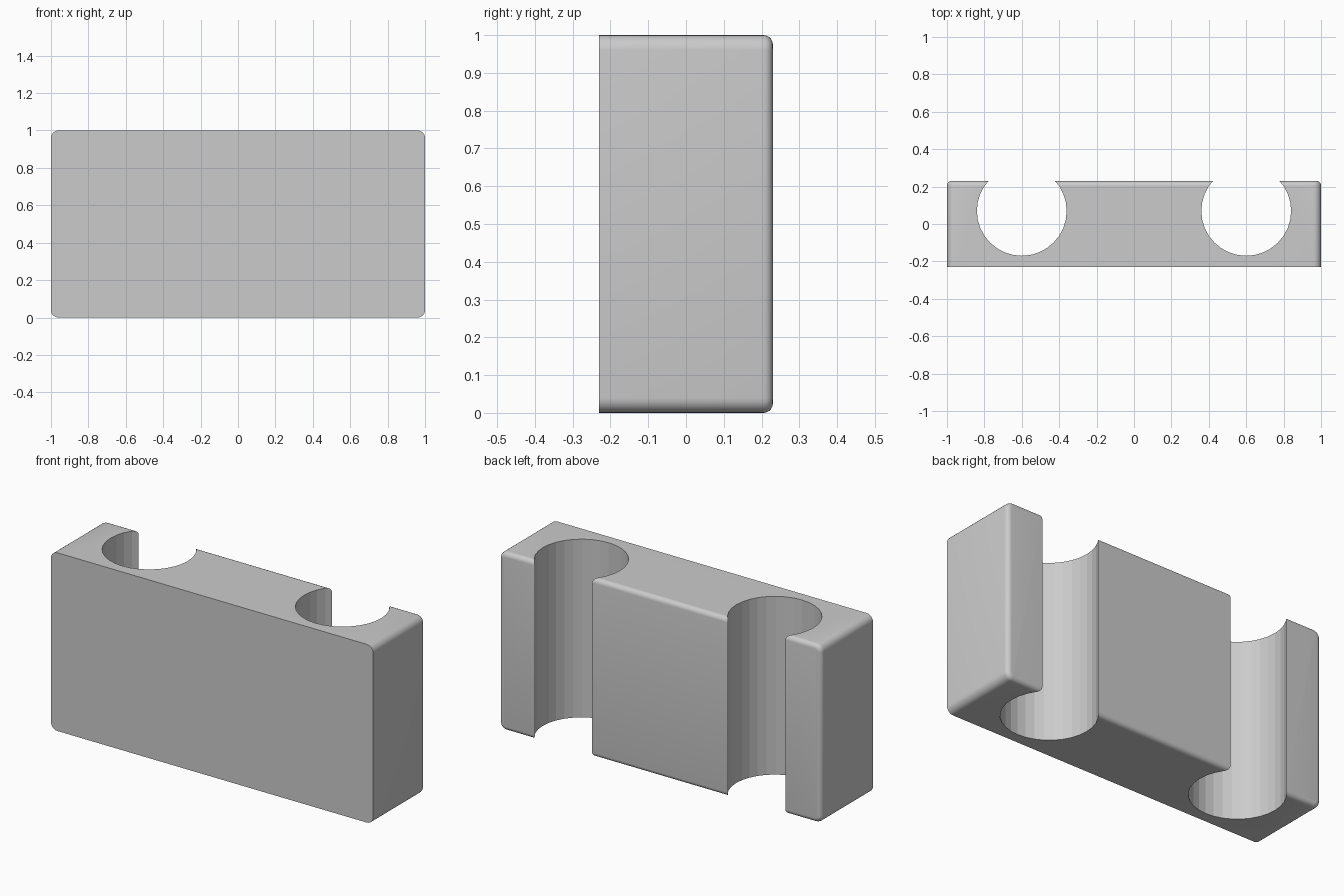
import bpy, bmesh, math

if "Cube" in bpy.data.objects:
    bpy.data.objects.remove(bpy.data.objects["Cube"])

W, D, H = 1.0, 0.23, 1.0   # half width, half depth, height

# Block: cube with rounded corners seen from the front, softened back rim
bm = bmesh.new()
bmesh.ops.create_cube(bm, size=1)
for v in bm.verts:
    v.co = (v.co.x * 2 * W, v.co.y * 2 * D, (v.co.z + 0.5) * H)
depth_edges = [e for e in bm.edges if abs(e.verts[0].co.y - e.verts[1].co.y) > 0.1]
bmesh.ops.bevel(bm, geom=depth_edges, offset=0.04, segments=6, profile=0.5, affect='EDGES')
back_edges = [e for e in bm.edges if all(v.co.y > D - 1e-4 for v in e.verts)]
bmesh.ops.bevel(bm, geom=back_edges, offset=0.025, segments=5, profile=0.5, affect='EDGES')
bmesh.ops.recalc_face_normals(bm, faces=bm.faces)
mesh = bpy.data.meshes.new("block")
bm.to_mesh(mesh)
bm.free()
block = bpy.data.objects.new("block", mesh)
bpy.context.collection.objects.link(block)

# Two upright round channels open to the back
for side in (-1, 1):
    bpy.ops.mesh.primitive_cylinder_add(vertices=32, radius=0.24, depth=1.4,
                                        location=(side * 0.6, 0.07, 0.5))
    cutter = bpy.context.object
    cutter.name = "channel_cutter"
    cutter.hide_render = True
    cutter.hide_set(True)
    cut = block.modifiers.new("channel", 'BOOLEAN')
    cut.operation = 'DIFFERENCE'
    cut.solver = 'EXACT'
    cut.object = cutter

# Apply the cuts, then remove the cutters
bpy.ops.object.select_all(action='DESELECT')
bpy.context.view_layer.objects.active = block
block.select_set(True)
for m in list(block.modifiers):
    helper = m.object
    bpy.ops.object.modifier_apply(modifier=m.name)
    bpy.data.objects.remove(helper)

# Smooth rounded edges; channel walls stay faceted
bpy.ops.object.shade_smooth_by_angle(angle=math.radians(30))
for p in block.data.polygons:
    x, y, z = p.center
    if abs(math.hypot(abs(x) - 0.6, y - 0.07) - 0.24) < 0.01 and abs(p.normal.z) < 0.01 and y < 0.225:
        p.use_smooth = False
